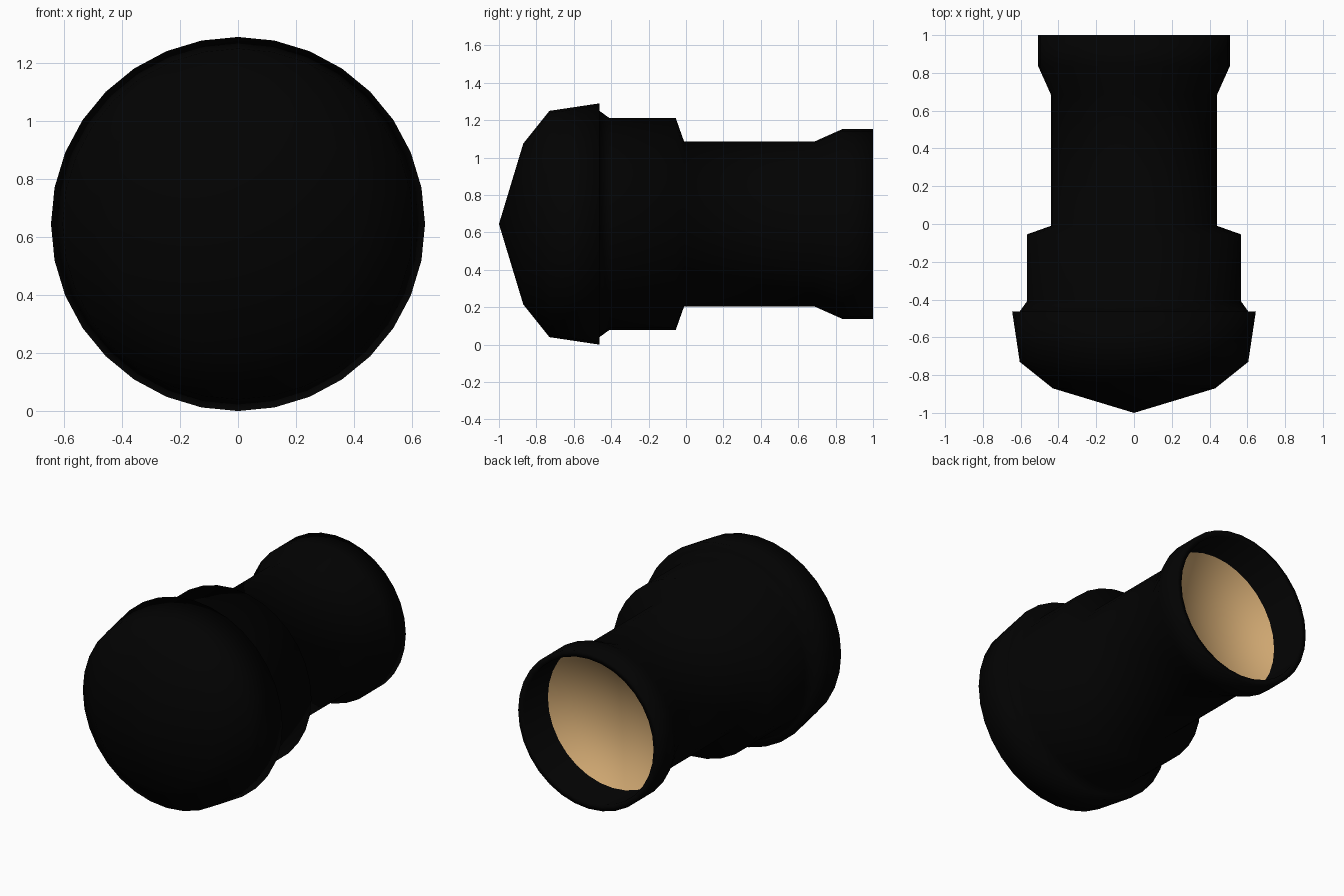
import bpy
import bmesh
from math import sin, cos, pi

SIDES = 32
AXIS_Z = 0.645

cube = bpy.data.objects.get("Cube")
if cube:
    bpy.data.objects.remove(cube, do_unlink=True)


def make_material(name, rgb):
    mat = bpy.data.materials.new(name)
    mat.use_nodes = True
    color = (*rgb, 1.0)
    mat.diffuse_color = color
    mat.node_tree.nodes["Principled BSDF"].inputs["Base Color"].default_value = color
    return mat


def lathe(name, profile, body_material, end_material):
    """Turn (y, radius) points around the lengthwise axis; the last band gets end_material."""
    bm = bmesh.new()
    rings = []
    for y, r in profile:
        if r == 0:
            rings.append([bm.verts.new((0, y, AXIS_Z))] * SIDES)
        else:
            angles = [2 * pi * j / SIDES for j in range(SIDES)]
            rings.append([bm.verts.new((r * sin(a), y, AXIS_Z + r * cos(a))) for a in angles])
    for near, far in zip(rings, rings[1:]):
        for j in range(SIDES):
            k = (j + 1) % SIDES
            corners = dict.fromkeys((near[j], near[k], far[k], far[j]))
            face = bm.faces.new(list(corners))
            face.smooth = True
            face.material_index = int(far is rings[-1])
    mesh = bpy.data.meshes.new(name)
    bm.to_mesh(mesh)
    bm.free()
    mesh.materials.append(body_material)
    mesh.materials.append(end_material)
    bpy.context.collection.objects.link(bpy.data.objects.new(name, mesh))


black = make_material("matte black", (0.0006, 0.0006, 0.0006))
tan = make_material("warm tan", (0.62, 0.385, 0.165))

front_cap = [(-1, 0), (-0.87, 0.43), (-0.73, 0.605), (-0.463, 0.645), (-0.463, 0.605)]
collar = [(-0.41, 0.567), (-0.055, 0.567)]
barrel = [(-0.01, 0.44), (0.685, 0.44)]
flared_end = [(0.835, 0.507), (1, 0.507)]
bore = [(1, 0.467), (0.752, 0.467)]
recessed_disc = [(0.752, 0)]

# One softly shaded shell, closed by a tan disc at the bottom of the bore
lathe("housing", front_cap + collar + barrel + flared_end + bore + recessed_disc, black, tan)
